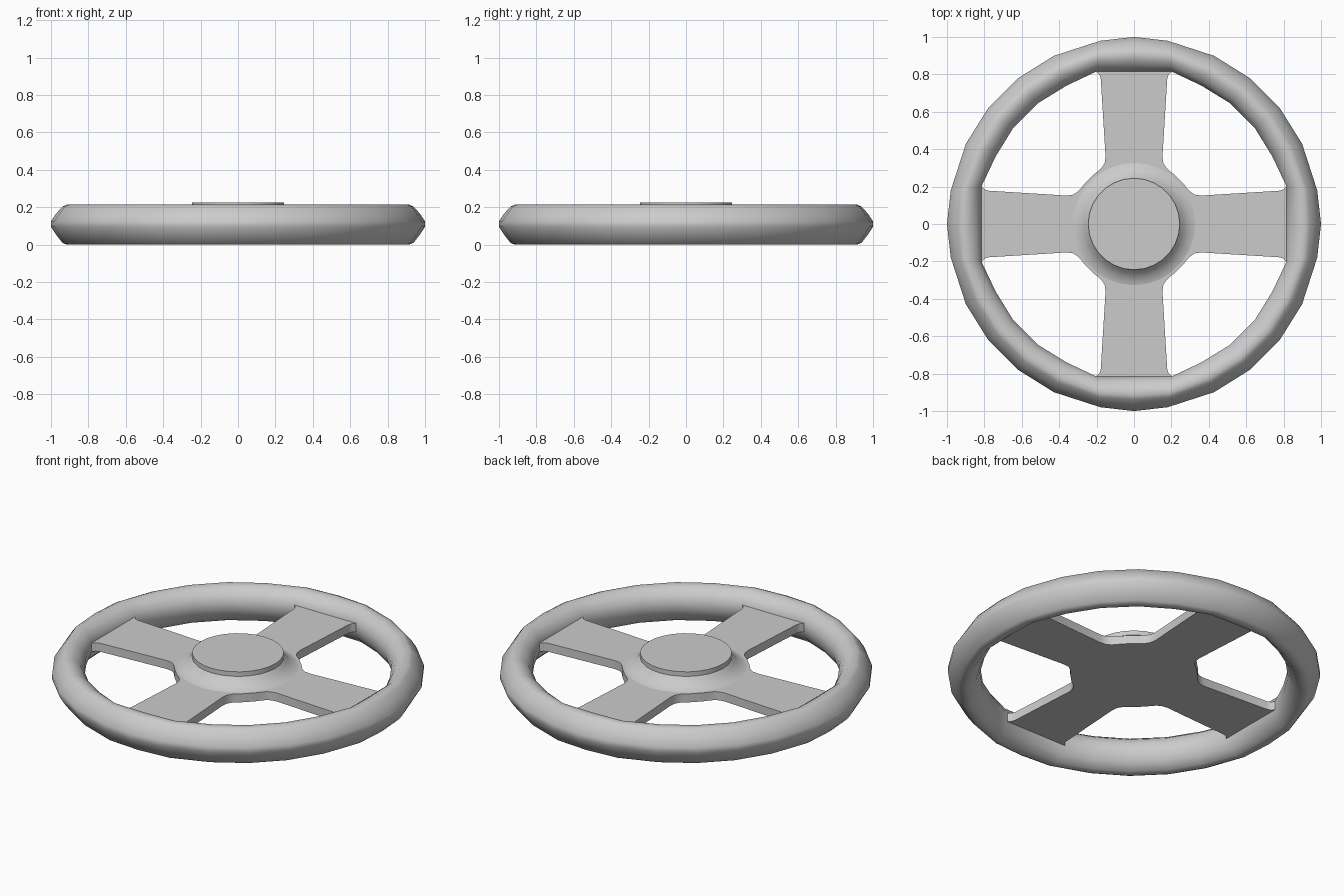
import bpy, bmesh, math
from mathutils import Matrix, Vector

cube = bpy.data.objects.get("Cube")
if cube:
    bpy.data.objects.remove(cube, do_unlink=True)

GREY = (0.6, 0.6, 0.6, 1.0)
grey = bpy.data.materials.new("light_grey")
grey.diffuse_color = GREY
grey.use_nodes = True
grey.node_tree.nodes["Principled BSDF"].inputs["Base Color"].default_value = GREY


def finish(bm, name, angle):
    bmesh.ops.recalc_face_normals(bm, faces=bm.faces)
    mesh = bpy.data.meshes.new(name)
    bm.to_mesh(mesh)
    bm.free()
    mesh.materials.append(grey)
    obj = bpy.data.objects.new(name, mesh)
    bpy.context.collection.objects.link(obj)
    bpy.ops.object.select_all(action='DESELECT')
    obj.select_set(True)
    bpy.context.view_layer.objects.active = obj
    bpy.ops.object.shade_smooth_by_angle(angle=math.radians(angle))
    return obj


def polar(radius, degrees):
    a = math.radians(degrees)
    return Vector((radius * math.cos(a), radius * math.sin(a), 0))


# Rim: a faceted section lofted around stations, flattened inside at each spoke
# station: outer angle, outer radius, inner angle, inner radius
half = [(10.4, 0.996, 13.8, 0.84), (25.5, 0.996, 26, 0.823), (38.5, 0.996, 38.5, 0.825)]
quarter = [(0, 1.0, 0, 0.815)] + half
quarter += [(90 - oa, orad, 90 - ia, irad) for oa, orad, ia, irad in reversed(half)]
# section: fraction from inner to outer, height
section = [(0, 0.09), (0, 0.14), (0.13, 0.18), (0.35, 0.208), (0.55, 0.213),
           (0.67, 0.203), (0.84, 0.168), (1, 0.125), (1, 0.095),
           (0.84, 0.05), (0.67, 0.01), (0.55, 0.0), (0.35, 0.005), (0.13, 0.04)]
bm = bmesh.new()
rings = []
for k in range(4):
    for oa, orad, ia, irad in quarter:
        outer, inner = polar(orad, oa + 90 * k), polar(irad, ia + 90 * k)
        rings.append([bm.verts.new(inner.lerp(outer, t) + Vector((0, 0, z)))
                      for t, z in section])
n = len(section)
for i, ring in enumerate(rings):
    nxt = rings[(i + 1) % len(rings)]
    for j in range(n):
        m = (j + 1) % n
        bm.faces.new((ring[j], nxt[j], nxt[m], ring[m]))
finish(bm, "rim", 42)

# Spoke plate: four tapered spokes with filleted roots and tips in one outline
side = [(0.83, 0.205), (0.812, 0.2), (0.8, 0.186), (0.78, 0.178), (0.36, 0.152),
        (0.325, 0.157), (0.3, 0.173), (0.282, 0.193), (0.265, 0.215)]
lobe = [(x, -y) for x, y in reversed(side)] + side + [(0.24, 0.24)]
bm = bmesh.new()
outline = []
for k in range(4):
    turn = Matrix.Rotation(math.pi / 2 * k, 3, 'Z')
    outline += [bm.verts.new(turn @ Vector((x, y, 0.09))) for x, y in lobe]
bottom = bm.faces.new(outline)
top = bmesh.ops.extrude_face_region(bm, geom=[bottom], use_keep_orig=True)
bmesh.ops.translate(bm, vec=(0, 0, 0.05),
                    verts=[v for v in top["geom"] if isinstance(v, bmesh.types.BMVert)])
finish(bm, "spokes", 35)

# Hub: flared collar carrying a flat round cap
profile = [(0.335, 0.138), (0.315, 0.143), (0.285, 0.157), (0.262, 0.178),
           (0.245, 0.198), (0.245, 0.225), (0, 0.225)]
bm = bmesh.new()
pts = [bm.verts.new((r, 0, z)) for r, z in profile]
edges = [bm.edges.new(pair) for pair in zip(pts, pts[1:])]
bmesh.ops.spin(bm, geom=pts + edges, cent=(0, 0, 0), axis=(0, 0, 1),
               angle=math.tau, steps=28, use_merge=True)
bmesh.ops.remove_doubles(bm, verts=bm.verts, dist=0.0005)
finish(bm, "hub", 35)
